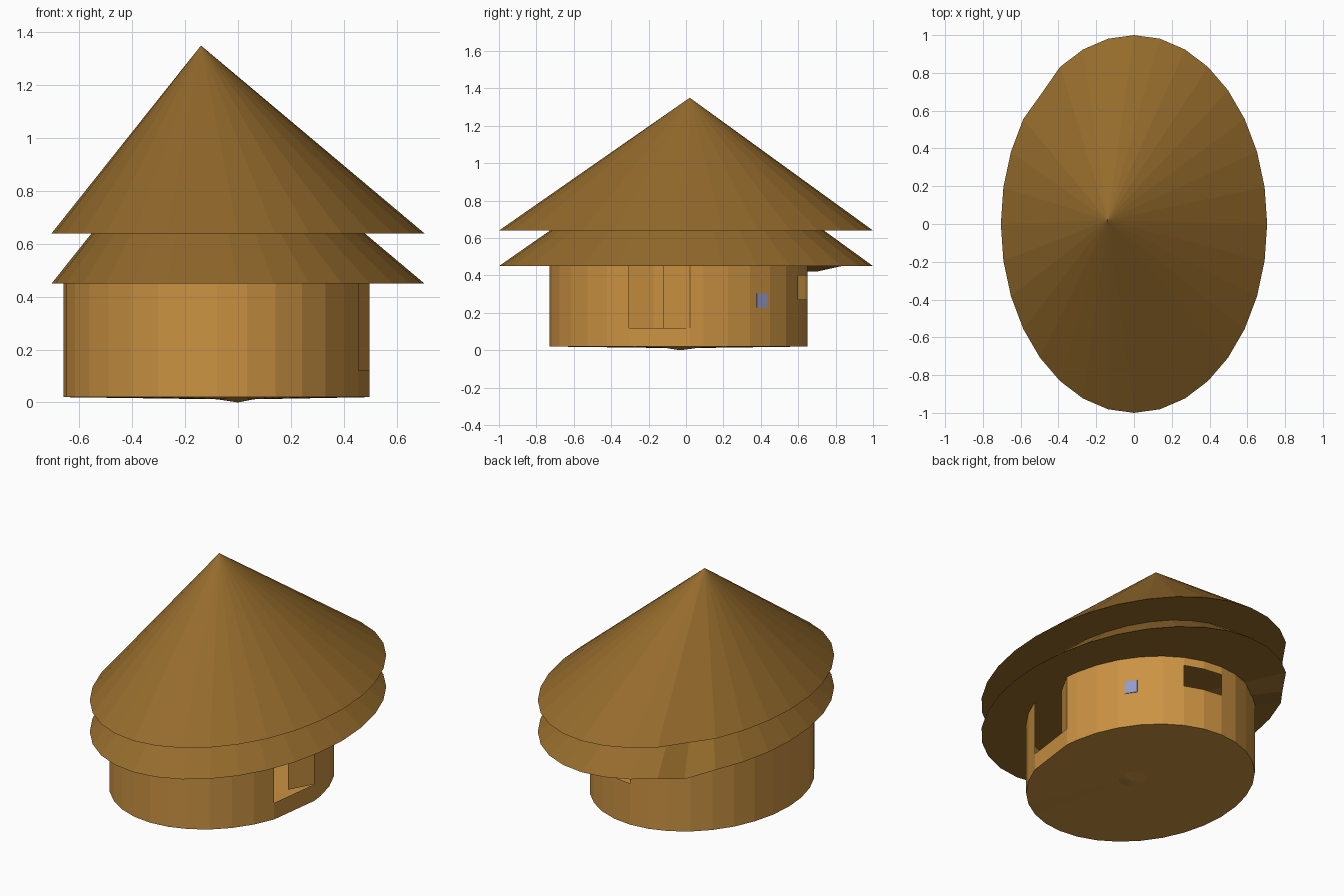
import bpy, bmesh, math
from mathutils import Vector

if "Cube" in bpy.data.objects:
    bpy.data.objects.remove(bpy.data.objects["Cube"])


def material(name, rgb):
    m = bpy.data.materials.new(name)
    m.diffuse_color = (*rgb, 1)
    m.use_nodes = True
    m.node_tree.nodes["Principled BSDF"].inputs["Base Color"].default_value = m.diffuse_color
    return m


WALL = material("tan_clay", (0.6, 0.29, 0.055))
ROOF = material("brown_thatch", (0.30, 0.147, 0.025))
GLASS = material("pale_blue", (0.28, 0.33, 0.60))


def finish(bm, name, mat):
    bmesh.ops.remove_doubles(bm, verts=bm.verts, dist=1e-5)
    loose = [v for v in bm.verts if not v.link_faces]
    bmesh.ops.delete(bm, geom=loose, context='VERTS')
    me = bpy.data.meshes.new(name)
    bm.to_mesh(me)
    bm.free()
    me.materials.append(mat)
    ob = bpy.data.objects.new(name, me)
    bpy.context.collection.objects.link(ob)
    return ob


def wall_point(deg, z):
    t = math.radians(deg)
    return Vector((-0.08 + 0.58 * math.cos(t), -0.04 + 0.69 * math.sin(t), z))


# Roof tier: 32-sided oval cone with off-centre tip and a closed underside
def roof_tier(name, z, dent):
    bm = bmesh.new()
    rim = []
    for k in range(32):
        t = 2 * math.pi * k / 32
        rim.append(bm.verts.new((0.705 * math.cos(t), math.sin(t), z)))
    rim[12].co += Vector(dent)  # one worn spot on the rim
    tip = bm.verts.new((-0.14, 0.02, z + 0.71))
    base = bm.verts.new((0, 0, z))
    for k in range(32):
        a, b = rim[k], rim[(k + 1) % 32]
        bm.faces.new((a, b, tip))
        bm.faces.new((b, a, base))
    return finish(bm, name, ROOF)


roof_tier("lower_roof", 0.45, (0.02, -0.01, -0.03))
roof_tier("upper_roof", 0.64, (0.012, -0.012, 0))

# Round wall: door gap is the last segment, window gap is at the back
angles = [5] + [11.25 * k for k in range(1, 31)]
levels = [0.02, 0.12, 0.27, 0.40, 0.45]
bm = bmesh.new()
for i, a in enumerate(angles):
    door = i == len(angles) - 1
    b = angles[0] if door else angles[i + 1]
    window = 67 < a < 80
    for j in range(4):
        if (door and j > 0) or (window and j == 2):
            continue
        lo, hi = levels[j], levels[j + 1]
        bm.faces.new([bm.verts.new(p) for p in (
            wall_point(a, lo), wall_point(b, lo), wall_point(b, hi), wall_point(a, hi))])
finish(bm, "wall", WALL)

# Floor: nearly flat disc sagging to a point in the middle
bm = bmesh.new()
centre = bm.verts.new((0, -0.03, 0.0))
mid, rim = [], []
for a in angles:
    p = wall_point(a, 0.02)
    rim.append(bm.verts.new(p))
    mid.append(bm.verts.new((p.x * 0.12, p.y * 0.12 - 0.02, 0.012)))
for i in range(len(angles)):
    j = (i + 1) % len(angles)
    bm.faces.new((rim[j], rim[i], mid[i], mid[j]))
    bm.faces.new((mid[j], mid[i], centre))
finish(bm, "floor", WALL)

# Door leaf: half open, swung inwards from its hinge edge
bm = bmesh.new()
hinge = wall_point(5, 0)
edge = Vector((0.42, -0.12, 0))
up = Vector((0, 0, 1))
bm.faces.new([bm.verts.new(p) for p in (
    edge + up * 0.12, hinge + up * 0.12, hinge + up * 0.45, edge + up * 0.45)])
finish(bm, "door_leaf", WALL)

# Small blue window pane lying on the wall
a, b = wall_point(33.75, 0), wall_point(45, 0)
along = (b - a).normalized()
out = along.cross(up)
mid_pt = a + along * ((0.405 - a.y) / along.y) + up * 0.267
bm = bmesh.new()
bmesh.ops.create_cube(bm, size=1)
for v in bm.verts:
    c = v.co.copy()
    v.co = mid_pt + along * (c.x * 0.07) + out * (c.y * 0.008) + up * (c.z * 0.075)
bmesh.ops.recalc_face_normals(bm, faces=bm.faces)
finish(bm, "window_pane", GLASS)
